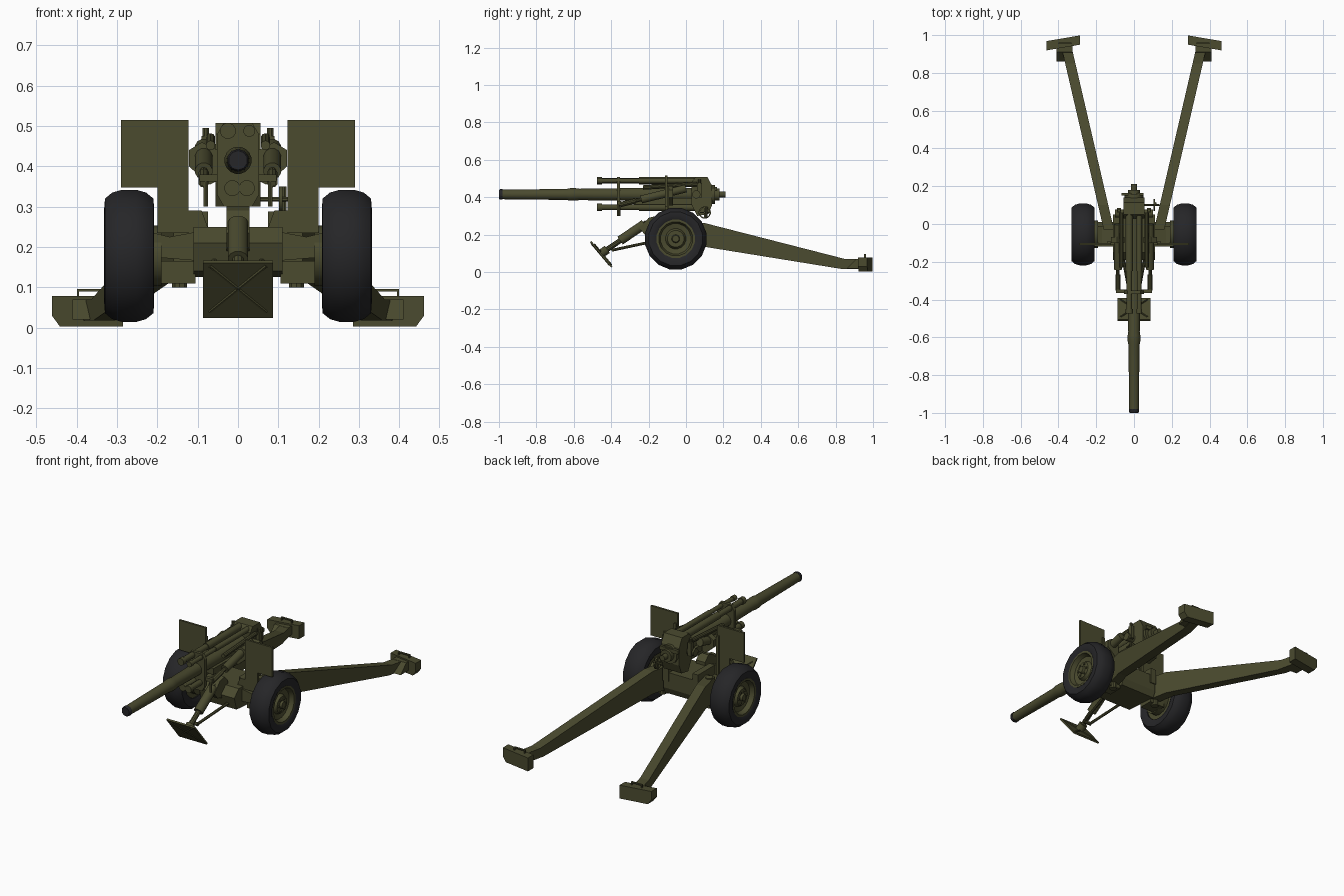
import bpy, bmesh, math
from mathutils import Vector

if "Cube" in bpy.data.objects:
    bpy.data.objects.remove(bpy.data.objects["Cube"])


def material(name, rgb):
    m = bpy.data.materials.new(name)
    m.diffuse_color = (*rgb, 1)
    m.use_nodes = True
    m.node_tree.nodes["Principled BSDF"].inputs["Base Color"].default_value = m.diffuse_color
    return m


OLIVE = material("olive green paint", (0.069, 0.069, 0.028))
RUBBER = material("black rubber", (0.019, 0.019, 0.021))


def finish(name, bm, mat, smooth=False):
    bmesh.ops.recalc_face_normals(bm, faces=bm.faces)
    me = bpy.data.meshes.new(name)
    bm.to_mesh(me)
    bm.free()
    me.materials.append(mat)
    if smooth:
        me.shade_smooth()
        me.set_sharp_from_angle(angle=math.radians(35))
    ob = bpy.data.objects.new(name, me)
    bpy.context.collection.objects.link(ob)
    return ob


def prism(name, pts, axis, a, b, mat=OLIVE, move=None):
    """Extrude a 2D outline along axis 0 (points are y,z) or axis 1 (points are x,z)."""
    bm = bmesh.new()
    put = (lambda p, d: (d, p[0], p[1])) if axis == 0 else (lambda p, d: (p[0], d, p[1]))
    lo, hi = ([bm.verts.new(put(p, d)) for p in pts] for d in (a, b))
    n = len(pts)
    bm.faces.new(lo)
    bm.faces.new(hi)
    for i in range(n):
        bm.faces.new((lo[i], lo[(i + 1) % n], hi[(i + 1) % n], hi[i]))
    if move:
        for v in bm.verts:
            v.co = move(v.co)
    return finish(name, bm, mat)


def box(name, x, y, z, mat=OLIVE):
    return prism(name, [(y[0], z[0]), (y[1], z[0]), (y[1], z[1]), (y[0], z[1])], 0, x[0], x[1], mat)


def lathe(name, origin, axis, profile, mat=OLIVE, n=16, closed=False):
    """Revolve (distance, radius) points about an axis; closed joins last ring to first."""
    q = Vector(axis).to_track_quat('Z', 'Y')
    bm = bmesh.new()
    rings = []
    for d, r in profile:
        rings.append([bm.verts.new(Vector(origin) + q @ Vector((
            r * math.cos(2 * math.pi * (k + .5) / n), r * math.sin(2 * math.pi * (k + .5) / n), d)))
            for k in range(n)])
    pairs = list(zip(rings, rings[1:] + rings[:1])) if closed else list(zip(rings, rings[1:]))
    for a, b in pairs:
        for k in range(n):
            bm.faces.new((a[k], a[(k + 1) % n], b[(k + 1) % n], b[k]))
    if not closed:
        bm.faces.new(rings[0])
        bm.faces.new(rings[-1])
    return finish(name, bm, mat, True)


def rod(name, a, b, r, mat=OLIVE, n=10):
    v = Vector(b) - Vector(a)
    return lathe(name, a, v, [(0, r), (v.length, r)], mat, n)


# Barrel with dark muzzle
lathe("barrel", (0, 0, .415), (0, 1, 0),
      [(-.985, .026), (-.64, .030), (-.62, .034), (-.59, .034), (-.57, .031), (-.2, .036), (.06, .036)])
lathe("muzzle", (0, 0, .415), (0, 1, 0), [(-1, .024), (-.994, .028), (-.98, .028)], RUBBER, 10)

# Breech housing, stepped breech and handle
prism("breech_housing", [(.03, .36), (.06, .30), (.12, .31), (.14, .36), (.14, .46),
                         (.115, .508), (.05, .508), (.03, .48)], 0, -.056, .056)
lathe("breech_block", (0, 0, .415), (0, 1, 0),
      [(.13, .052), (.155, .052), (.155, .034), (.18, .034), (.18, .016), (.212, .016)], n=12)
box("breech_handle", (-.065, .05), (.15, .165), (.435, .455))

# Recoil cylinders above and below the barrel
for i, (x, z, r, y1) in enumerate([(-.025, .488, .02, .05), (.028, .488, .015, .05),
                                   (-.014, .346, .02, .06), (.022, .346, .02, .06)]):
    lathe(f"recoil_cylinder_{i}", (x, 0, z), (0, 1, 0),
          [(-.475, r), (-.45, r), (-.45, r * .8), (-.25, r * .8), (-.25, r), (y1, r)], n=12)
box("cradle", (-.045, .045), (-.28, .06), (.36, .395))
prism("cradle_front_frame", [(-.035, .30), (.035, .30), (.052, .33), (.052, .48), (.035, .508),
                             (-.035, .508), (-.052, .48), (-.052, .33)], 1, -.37, -.352)
box("cradle_cross_bar", (-.095, .095), (-.365, -.347), (.362, .38))

for s, side in ((-1, "left"), (1, "right")):
    # Wheel: rounded tyre, dished rim, hub, bolts
    c = (s * .27, -.055, .178)
    lathe(f"{side}_tyre", c, (s, 0, 0),
          [(-.052, .1), (-.062, .12), (-.06, .145), (-.042, .160), (-.018, .167), (.018, .167),
           (.042, .160), (.06, .145), (.062, .12), (.052, .1)], RUBBER, 16, True)
    lathe(f"{side}_rim", c, (s, 0, 0),
          [(-.045, .09), (-.045, .104), (.055, .104), (.055, .092), (.03, .082), (.024, .055),
           (.042, .045), (.042, .022), (.054, .018)], n=16)
    for k in range(6):
        t = k * math.pi / 3
        y, z = c[1] + .033 * math.cos(t), c[2] + .033 * math.sin(t)
        rod(f"{side}_wheel_bolt_{k}", (s * .31, y, z), (s * .318, y, z), .006, n=6)
    rod(f"{side}_brake_drum", (s * .19, -.055, .178), (s * .235, -.055, .178), .075, n=14)

    # Shield: outer plate stepping down to the carriage
    prism(f"{side}_shield", [(s * x, z) for x, z in
          [(.123, .515), (.29, .515), (.29, .348), (.2, .348), (.2, .235), (.07, .235),
           (.09, .29), (.123, .29)]], 1, -.112, -.1)
    box(f"{side}_shield_brace", (s * .125, s * .14), (-.1, -.09), (.24, .46))

    # Axle arm and trail hinge
    prism(f"{side}_axle_arm", [(s * x, z) for x, z in
          [(.09, .165), (.21, .175), (.21, .235), (.17, .225), (.09, .24)]], 1, -.12, -.01)
    box(f"{side}_trail_hinge", (s * .105, s * .2), (-.07, .01), (.11, .165))
    rod(f"{side}_hinge_pin", (s * .145, 0, .10), (s * .145, 0, .268), .02)

    # Trail: tapering leg that splays outward
    splay = lambda v, s=s: Vector((v.x + s * (.14 + .232 * v.y), v.y, v.z))
    prism(f"{side}_trail", [(-.03, .13), (.1, .135), (.83, .017), (.97, .017), (.97, .068),
                            (.85, .07), (.1, .262), (-.03, .262)], 0, -.027, .027, move=splay)
    # Spade, slightly turned, with a lifting handle
    turn = lambda v, s=s: Vector((v.x, v.y - (abs(v.x) - .37) * .17, v.z))
    prism(f"{side}_spade", [(s * x, z) for x, z in
          [(.285, .003), (.442, .003), (.462, .03), (.462, .078), (.285, .078)]],
          1, .935, .984, move=turn)
    prism(f"{side}_spade_gusset", [(.86, .02), (.95, .02), (.95, .07), (.91, .07)],
          0, s * .325, s * .41)
    box(f"{side}_spade_handle", (s * .33, s * .40), (.952, .962), (.09, .096))
    for x in (.333, .397):
        box(f"{side}_handle_post", (s * (x - .003), s * (x + .003)), (.952, .962), (.07, .094))

    # Balancing cylinder, push rod and brackets beside the barrel
    rod(f"{side}_balance_cylinder", (s * .085, -.24, .388), (s * .085, .0, .447), .022, n=12)
    rod(f"{side}_balance_rod", (s * .085, -.36, .36), (s * .085, -.24, .388), .01)
    rod(f"{side}_rod_clamp", (s * .085, -.35, .361), (s * .085, -.27, .381), .014)
    rod(f"{side}_frame_post", (s * .08, -.356, .30), (s * .08, -.356, .375), .006, n=6)
    prism(f"{side}_side_bracket", [(s * x, z) for x, z in
          [(.05, .365), (.07, .355), (.122, .40), (.122, .44), (.09, .46), (.05, .44)]],
          1, -.1, -.07)
    rod(f"{side}_trunnion", (s * .04, .055, .415), (s * .1, .055, .415), .022, n=12)
    box(f"{side}_sight_mount", (s * .07, s * .09), (.06, .085), (.40, .475))
    rod(f"{side}_sight", (s * .08, .072, .47), (s * .08, .072, .495), .009, n=8)
    rod(f"{side}_side_tube", (s * .068, -.23, .452), (s * .068, .06, .47), .012)
    box(f"{side}_carriage_cheek", (s * .075, s * .11), (-.1, .05), (.2, .288))

# Elevating handwheel on the right with its shaft
lathe("handwheel", (.106, .1, .318), (1, 0, 0),
      [(-.004, .026), (.004, .026), (.004, .033), (-.004, .033)], n=16, closed=True)
box("handwheel_spoke_upright", (.103, .109), (.097, .103), (.29, .346))
box("handwheel_spoke_level", (.103, .109), (.072, .128), (.315, .321))
rod("handwheel_shaft", (.05, .1, .318), (.135, .1, .318), .006, n=8)
rod("crank_rod", (.115, .11, .29), (.115, .11, .35), .006, n=6)

# Lower carriage body
prism("carriage_body", [(-.17, .14), (.03, .125), (.045, .16), (.045, .25), (-.15, .25), (-.19, .21)],
      0, -.11, .11)
prism("carriage_nose", [(-.13, .24), (-.13, .268), (-.16, .30), (-.2, .29), (-.25, .235), (-.22, .2),
                        (-.15, .18)], 0, -.028, .028)

# Firing jack: strut, collar, stay rods and tilted ribbed float plate
foot, top = Vector((0, -.455, .098)), Vector((0, -.21, .265))
rod("jack_strut", foot, top, .014)
rod("jack_sleeve", foot.lerp(top, .42), foot.lerp(top, .95), .026, n=12)
rod("jack_collar", foot, foot.lerp(top, .14), .024, n=12)
for s in (-1, 1):
    rod("jack_stay", (s * .02, -.39, .118), (s * .06, -.17, .165), .008, n=8)
rod("jack_stay_bar", (-.025, -.39, .118), (.025, -.39, .118), .01, n=8)
prism("float_plate", [(-.513, .16), (-.400, .024), (-.393, .030), (-.506, .166)], 0, -.087, .087)
for s in (-1, 1):
    rod("float_plate_rib", (s * .07, -.506, .153), (-s * .07, -.411, .04), .005, n=6)
    rod("float_plate_back_rib", (s * .07, -.49, .148), (-s * .07, -.40, .04), .005, n=6)
